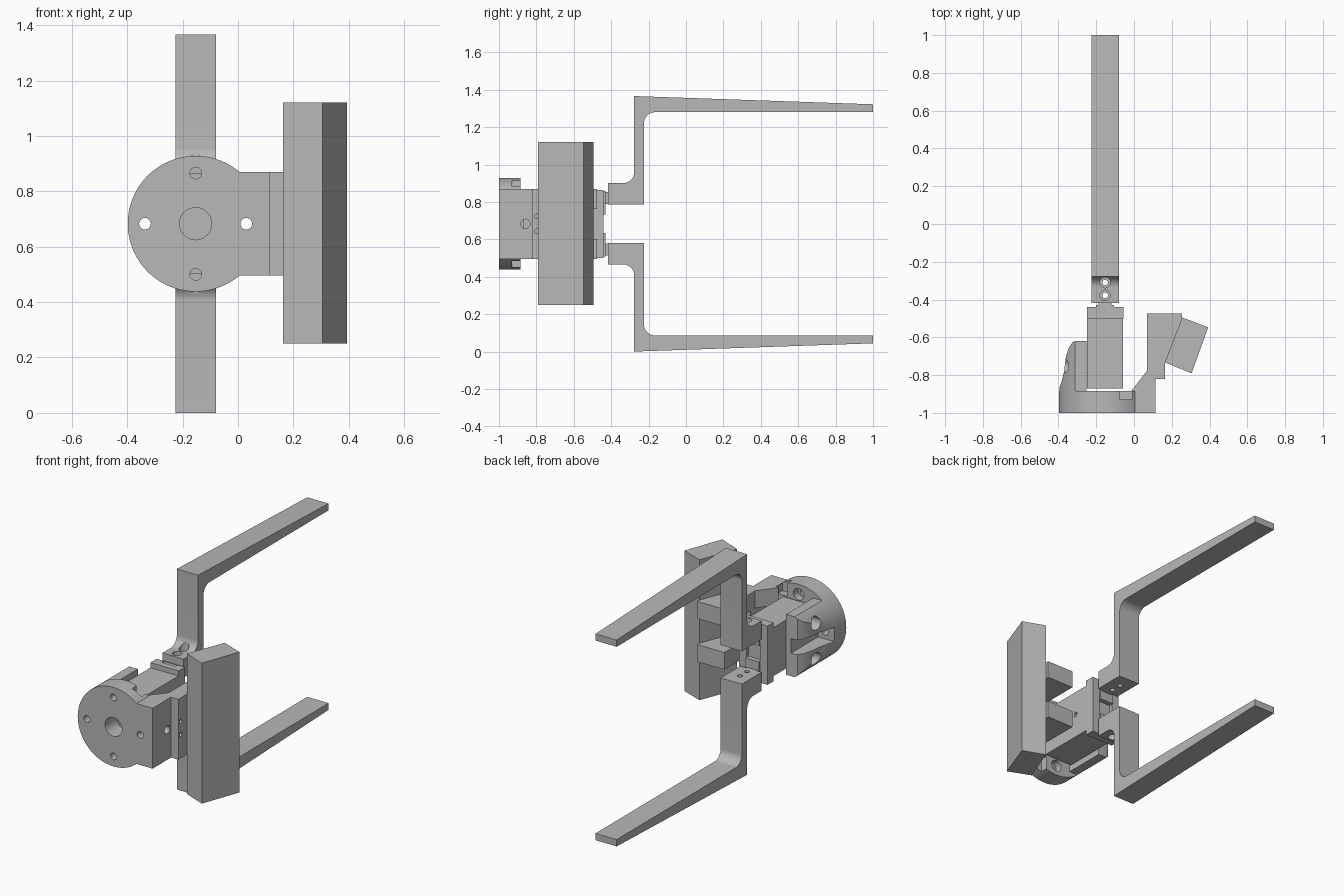
import bpy, bmesh, math
from mathutils import Vector

if "Cube" in bpy.data.objects:
    bpy.data.objects.remove(bpy.data.objects["Cube"])

GREY = bpy.data.materials.new("machined grey")
GREY.use_nodes = True
COLOUR = (0.48, 0.48, 0.48, 1)
GREY.diffuse_color = COLOUR
GREY.node_tree.nodes["Principled BSDF"].inputs["Base Color"].default_value = COLOUR

MID_X, MID_Z = -0.153, 0.683   # gripper axis
RADIUS, HALF = 0.245, 0.187    # flange radius, half height of the mount
AXES = {"x": Vector((1, 0, 0)), "y": Vector((0, 1, 0)), "z": Vector((0, 0, 1))}


def prism(name, points, axis, low, high):
    """Extrude a 2D outline along an axis; points are the other two coordinates in order."""
    place = {"x": lambda a, b: (low, a, b), "y": lambda a, b: (a, low, b), "z": lambda a, b: (a, b, low)}[axis]
    bm = bmesh.new()
    face = bm.faces.new([bm.verts.new(place(a, b)) for a, b in points])
    new = bmesh.ops.extrude_face_region(bm, geom=[face])["geom"]
    moved = [v for v in new if isinstance(v, bmesh.types.BMVert)]
    bmesh.ops.translate(bm, verts=moved, vec=AXES[axis] * (high - low))
    bmesh.ops.recalc_face_normals(bm, faces=bm.faces)
    mesh = bpy.data.meshes.new(name)
    bm.to_mesh(mesh)
    bm.free()
    mesh.materials.append(GREY)
    obj = bpy.data.objects.new(name, mesh)
    bpy.context.collection.objects.link(obj)
    return obj


def box(name, x, y, z):
    return prism(name, [(x[0], y[0]), (x[1], y[0]), (x[1], y[1]), (x[0], y[1])], "z", *z)


def arc(a, b, r, start=0, end=360, steps=48):
    """Points on an arc, angles in degrees."""
    angles = [math.radians(start + (end - start) * i / steps) for i in range(steps + 1)]
    if abs(end - start) == 360:
        angles.pop()
    return [(a + r * math.cos(t), b + r * math.sin(t)) for t in angles]


def rod(axis, a, b, r, low, high, steps=24):
    return prism("cutter", arc(a, b, r, steps=steps), axis, low, high)


def combine(obj, others, operation="DIFFERENCE"):
    for other in others:
        mod = obj.modifiers.new("boolean", "BOOLEAN")
        mod.operation, mod.solver, mod.object = operation, "EXACT", other
        bpy.context.view_layer.objects.active = obj
        bpy.ops.object.modifier_apply(modifier=mod.name)
        bpy.data.objects.remove(other)
    return obj


def flip(z):
    return 2 * MID_Z - z


def span(side, a, b):
    """Height range measured from the axis, on the upper or lower side."""
    return sorted((MID_Z + side * a, MID_Z + side * b))


# Round flange with a squared side block
corner = math.degrees(math.asin(HALF / RADIUS))
outline = arc(MID_X, MID_Z, RADIUS, corner, 360 - corner, 72)
outline += [(0.115, MID_Z - HALF), (0.115, MID_Z + HALF)]
flange = prism("flange", outline, "y", -1, -0.885)
cuts = [rod("y", MID_X, MID_Z, 0.058, -1.1, -0.8, 40)]
for dx, dz in ((1, 0), (-1, 0), (0, 1), (0, -1)):
    cuts.append(rod("y", MID_X + dx * 0.183, MID_Z + dz * 0.183, 0.021, -1.1, -0.8))
for side in (1, -1):
    cuts.append(rod("y", MID_X, MID_Z + side * 0.183, 0.036, -0.93, -0.8))
    cuts.append(box("cutter", (-0.075, -0.01), (-0.93, -0.8), span(side, 0.15, 0.28)))
combine(flange, cuts)

# Tapered clamp ear, rounded by the flange cylinder and split in the middle
profile = [(-0.4, -0.885), (-0.385, -0.84), (-0.37, -0.78), (-0.36, -0.7), (-0.345, -0.655),
           (-0.325, -0.625), (-0.31, -0.62), (-0.252, -0.62), (-0.252, -0.885)]
ear = prism("clamp_ear", profile, "z", MID_Z - HALF, MID_Z + HALF)
combine(ear, [rod("y", MID_X, MID_Z, RADIUS, -1, -0.5, 96)], "INTERSECT")
cuts = [box("cutter", (-0.5, -0.285), (-0.95, -0.5), span(1, -0.045, 0.045))]
for side in (1, -1):
    z = MID_Z + side * 0.11
    cuts += [rod("x", -0.75, z, 0.02, -0.5, -0.2), rod("x", -0.75, z, 0.04, -0.5, -0.29)]
combine(ear, cuts)

# Side bracket: wall, and two prongs that carry the sensor bar
wall = prism("bracket_wall", [(0.06, -0.885), (0.115, -0.885), (0.115, -0.82), (0.165, -0.82),
                              (0.165, -0.73), (0.07, -0.73), (0.07, -0.8)],
             "z", MID_Z - HALF, MID_Z + HALF)
cuts = [rod("x", -0.858, MID_Z, 0.025, 0, 0.2)]
for side in (1, -1):
    cuts.append(rod("x", -0.797, MID_Z + side * 0.04, 0.012, 0.1, 0.2))
combine(wall, cuts)
prong_outline = [(-0.015, -0.885), (0.115, -0.885), (0.115, -0.82), (0.165, -0.82), (0.165, -0.73),
                 (0.255, -0.495), (0.255, -0.475), (0.07, -0.475), (0.07, -0.775)]
for side, word in ((1, "upper"), (-1, "lower")):
    prism(word + "_bracket_prong", prong_outline, "z", *span(side, 0.08, HALF))

# Tilted sensor bar
prism("sensor_bar", [(0.163, -0.733), (0.305, -0.79), (0.393, -0.547), (0.255, -0.495)],
      "z", 0.25, 1.12)

# Gripper body with end cap
body = box("gripper_body", (-0.25, -0.058), (-0.87, -0.5), (MID_Z - 0.15, MID_Z + 0.15))
cuts = []
for y in (-0.8, -0.6):
    cuts.append(rod("x", y, MID_Z, 0.015, -0.08, 0))
combine(body, cuts)
cap = box("gripper_end_cap", (-0.25, -0.056), (-0.5, -0.44), (MID_Z - 0.182, MID_Z + 0.182))
combine(cap, [box("cutter", (-0.2, -0.106), (-0.46, -0.4), (0, 2))])

# Finger profile with filleted bends, seen from the side
finger_outline = [(-0.418, 0.785), (-0.225, 0.785)]
finger_outline += arc(-0.165, 1.22, 0.06, 180, 90, 10)
finger_outline += [(1, 1.28), (1, 1.322), (-0.277, 1.366)]
finger_outline += arc(-0.337, 0.96, 0.06, 0, -90, 10)
finger_outline += [(-0.418, 0.9)]

# Sliding jaws and fingers, upper and lower
for side, word in ((1, "upper"), (-1, "lower")):
    box(word + "_jaw_slide", (-0.2, -0.106), (-0.46, -0.43), span(side, 0.05, 0.175))
    box(word + "_jaw_stem", (-0.188, -0.118), (-0.43, -0.415), span(side, 0.105, 0.17))
    points = finger_outline if side == 1 else [(y, flip(z)) for y, z in finger_outline]
    finger = prism(word + "_finger", points, "x", -0.225, -0.08)
    cuts = []
    for y in (-0.31, -0.378):
        cuts.append(rod("z", MID_X, y, 0.015, *span(side, 0, 0.4)))
        cuts.append(rod("z", MID_X, y, 0.028, *span(side, 0.18, 0.35)))
    combine(finger, cuts)

# Smooth the curved walls while keeping edges crisp
bpy.ops.object.select_all(action="DESELECT")
for obj in bpy.context.collection.objects:
    if obj.type == "MESH" and GREY.name in obj.data.materials:
        obj.select_set(True)
        bpy.context.view_layer.objects.active = obj
bpy.ops.object.shade_smooth_by_angle(angle=math.radians(25))
